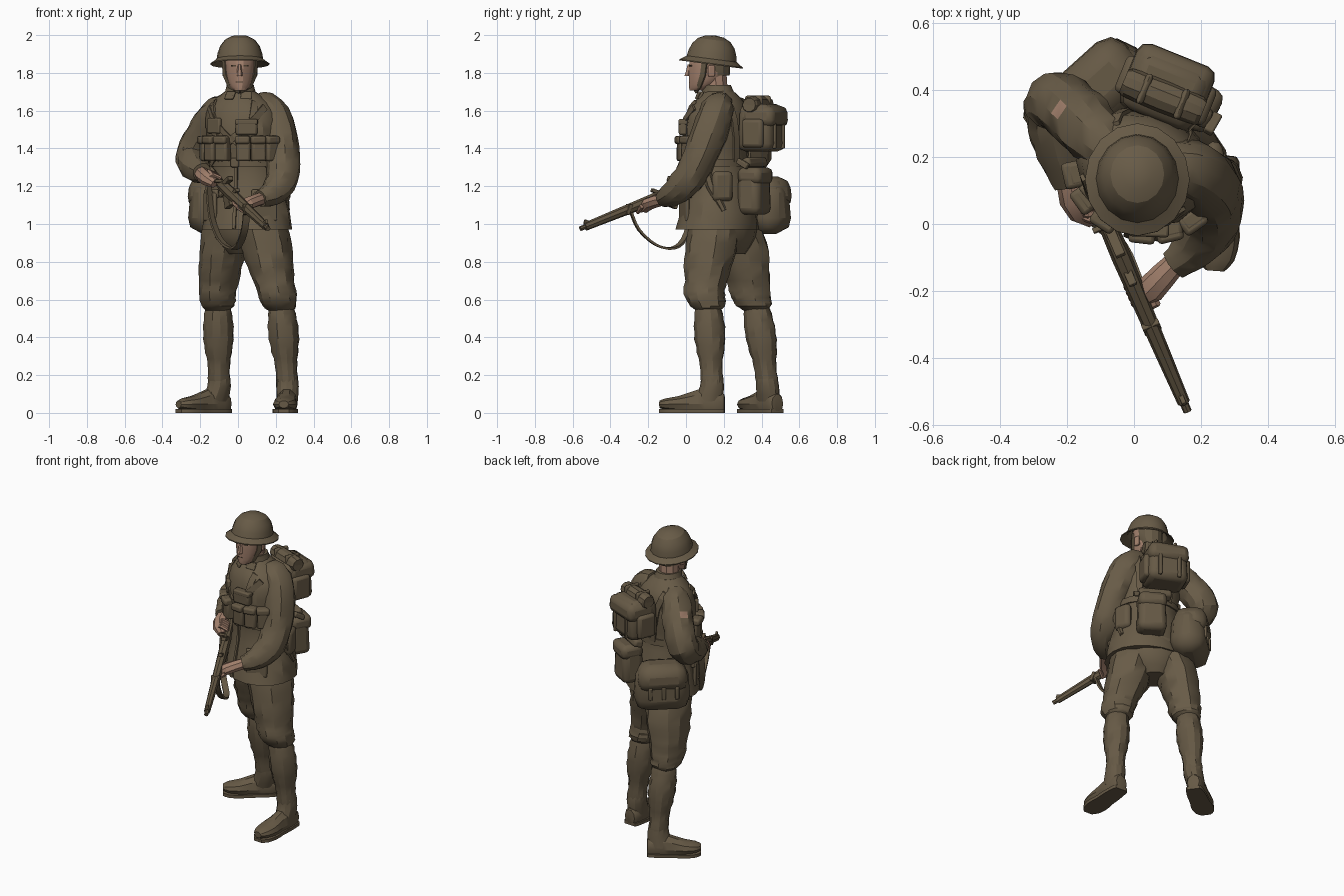
import bpy, bmesh, math, random
from mathutils import Vector, Matrix

random.seed(4)
Z = Vector((0, 0, 1))


def material(name, rgb):
    m = bpy.data.materials.new(name)
    m.diffuse_color = (*rgb, 1)
    return m


KHAKI = material("khaki_cloth", (0.138, 0.105, 0.063))
WEB = material("webbing", (0.132, 0.1, 0.06))
BOOT = material("boot_leather", (0.132, 0.1, 0.06))
WOOD = material("rifle_brown", (0.126, 0.095, 0.056))
SKIN = material("skin", (0.36, 0.215, 0.15))
DARK = material("dark_brown", (0.08, 0.055, 0.035))


def finish(name, bm, mat, angle=28, bevel=0.0):
    bmesh.ops.recalc_face_normals(bm, faces=bm.faces)
    me = bpy.data.meshes.new(name)
    bm.to_mesh(me)
    bm.free()
    me.materials.append(mat)
    ob = bpy.data.objects.new(name, me)
    bpy.context.collection.objects.link(ob)
    if bevel:
        b = ob.modifiers.new("soft_edges", 'BEVEL')
        b.width, b.segments = bevel, 2
    bpy.ops.object.select_all(action='DESELECT')
    ob.select_set(True)
    bpy.context.view_layer.objects.active = ob
    bpy.ops.object.shade_smooth_by_angle(angle=math.radians(angle))
    return ob


def smooth_rows(rows, n):
    """Catmull-Rom interpolation of (x, y, z, ra, rb) rows."""
    rows = [r if len(r) == 5 else (*r, r[3]) for r in rows]
    out = []
    for i in range(len(rows) - 1):
        p = [rows[max(0, min(len(rows) - 1, i + k))] for k in (-1, 0, 1, 2)]
        for s in range(n):
            t = s / n
            out.append([0.5 * (2 * b + (c - a) * t + (2 * a - 5 * b + 4 * c - d) * t * t
                        + (3 * b - a - 3 * c + d) * t ** 3) for a, b, c, d in zip(*p)])
    return out + [list(rows[-1])]


def loft(name, rows, mat, sides=12, n=1, level=False, rot=0, fold=0.0, ups=None, floor=None):
    """Skin of elliptical rings, level or square to the path; fold adds creases."""
    rows = smooth_rows(rows, n)
    pts = [Vector(r[:3]) for r in rows]
    bm, rings, side = bmesh.new(), [], None
    for i, r in enumerate(rows):
        t = (pts[min(i + 1, len(pts) - 1)] - pts[max(i - 1, 0)]).normalized()
        if level:
            a1, a2 = Vector((math.cos(rot), math.sin(rot), 0)), Vector((-math.sin(rot), math.cos(rot), 0))
        elif ups:
            a1 = t.cross(ups[i]).normalized()
            a2 = ups[i]
        else:
            s = side if side else (t.cross(Z) if t.cross(Z).length > 0.1 else Vector((1, 0, 0)))
            a1 = side = (s - t * s.dot(t)).normalized()
            a2 = a1.cross(t)
        ring = []
        for k in range(sides):
            a = math.tau * (k + (0.5 if sides == 4 else 0)) / sides
            q = (1.414 if sides == 4 else 1) * (1 + (fold * random.uniform(-1, 1) if fold else 0))
            p = pts[i] + a1 * math.cos(a) * r[3] * q + a2 * math.sin(a) * r[4] * q
            if floor is not None:
                p.z = max(floor, p.z)
            ring.append(bm.verts.new(p))
        rings.append(ring)
    for u, v in zip(rings, rings[1:]):
        for k in range(sides):
            bm.faces.new((u[k], u[k - 1], v[k - 1], v[k]))
    bm.faces.new(rings[0])
    bm.faces.new(rings[-1])
    return finish(name, bm, mat)


def box(name, pos, size, mat=WEB, rz=0.0, rx=0.0, bevel=0.01, taper=1.0):
    bm = bmesh.new()
    bmesh.ops.create_cube(bm, size=1)
    for v in bm.verts:
        k = taper if v.co.z > 0 else 1
        v.co = Vector((v.co.x * size[0] * k, v.co.y * size[1] * k, v.co.z * size[2]))
    bm.transform(Matrix.Translation(pos) @ Matrix.Rotation(rz, 4, 'Z') @ Matrix.Rotation(rx, 4, 'X'))
    return finish(name, bm, mat, bevel=bevel)


# Tunic body: z, centre x, centre y, half width, half depth; turned about z
TURN = math.radians(-22)
TORSO = [(0.97, .05, .165, .246, .213), (1.06, .05, .172, .228, .197), (1.2, .045, .178, .2, .167),
         (1.33, .04, .17, .185, .153), (1.45, .03, .165, .198, .168), (1.55, .025, .168, .2, .162),
         (1.62, .018, .175, .182, .143), (1.67, .014, .177, .128, .108), (1.705, .01, .172, .075, .078)]
loft("tunic", [(x, y, z, w, d) for z, x, y, w, d in TORSO], KHAKI, 18, 2, True, TURN, 0.022)


def surf(deg, z, off=0.0):
    """Point and outward direction on the tunic; -90 degrees is the front."""
    i = max(k for k in range(len(TORSO) - 1) if TORSO[k][0] <= z)
    f = (z - TORSO[i][0]) / (TORSO[i + 1][0] - TORSO[i][0])
    _, x, y, w, d = [p + (q - p) * f for p, q in zip(TORSO[i], TORSO[i + 1])]
    a = math.radians(deg)
    R = Matrix.Rotation(TURN, 3, 'Z')
    nrm = (R @ Vector((math.cos(a) / w, math.sin(a) / d, 0))).normalized()
    return Vector((x, y, z)) + R @ Vector((w * math.cos(a), d * math.sin(a), 0)) + nrm * off, nrm


def on_body(name, deg, z, size, off=0.0, mat=WEB, bevel=0.008, taper=1.0):
    p, nv = surf(deg, z, off)
    return box(name, p, size, mat, math.atan2(nv.y, nv.x) - math.pi / 2, 0, bevel, taper)


def strap(name, path, width=0.02, off=0.005):
    s = [surf(a, z, off) for a, z in path]
    loft(name, [(*p, width, 0.006) for p, _ in s], WEB, 4, ups=[nv for _, nv in s])


# Belt, pouches, pockets and straps
loft("belt", [(.04, .17, 1.305, .196, .163), (.04, .17, 1.345, .194, .162)], WEB, 18, 1, True, TURN)
on_body("belt_buckle", -88, 1.325, (.045, .02, .05), .016)
for i, a in enumerate((-150, -127, -104, -72, -50, -28)):
    on_body(f"lower_pouch_{i}", a, 1.4, (.078, .055, .135), .022, bevel=.012, taper=.93)
    on_body(f"pouch_flap_{i}", a, 1.445, (.08, .061, .042), .023, bevel=.012)
on_body("upper_pouch", -66, 1.51, (.115, .045, .08), .012, bevel=.012)
on_body("upper_pouch_flap", -66, 1.54, (.12, .05, .03), .013)
on_body("chest_pocket", -122, 1.52, (.1, .025, .08), .002, KHAKI)
for i, a in enumerate((-135, -45)):
    on_body(f"skirt_pocket_{i}", a, 1.09, (.13, .02, .15), 0, KHAKI)
    on_body(f"skirt_pocket_flap_{i}", a, 1.16, (.135, .025, .045), .004, KHAKI)
for i, s in enumerate((-1, 1)):
    strap(f"front_strap_{i}", [(-90 + s * d, z) for d, z in ((28, 1.33), (30, 1.45), (33, 1.55), (40, 1.62), (48, 1.65))], .018)
    strap(f"back_strap_{i}", [(90 - s * d, z) for d, z in ((28, 1.33), (30, 1.45), (33, 1.55), (40, 1.62), (48, 1.65))], .018)
strap("haversack_strap", [(-30, 1.62), (-55, 1.55), (-85, 1.46), (-120, 1.38), (-160, 1.28), (-190, 1.18)], .018, .01)
strap("bottle_strap", [(-140, 1.62), (-122, 1.55), (-95, 1.46), (-60, 1.38), (-20, 1.28), (10, 1.2)], .014, .008)
strap("front_seam", [(-88, z) for z in (.975, 1.1, 1.2, 1.3)], .009, .001)
loft("collar", [(.012, .172, 1.65, .105, .1), (.012, .168, 1.70, .08, .086), (.012, .16, 1.735, .07, .08)],
     KHAKI, 14, 1, True, TURN)
for s in (-1, 1):
    box(f"collar_point_{s}", (.0 + s * .042, .078, 1.68), (.06, .014, .045), KHAKI, TURN + s * .4, -.5, .005)

# Sleeves
right = loft("right_sleeve", [(-.07, .22, 1.615, .075), (-.115, .265, 1.58, .09), (-.168, .32, 1.495, .094),
             (-.225, .365, 1.395, .092), (-.24, .335, 1.335, .088), (-.218, .22, 1.295, .077),
             (-.188, .12, 1.27, .052)], KHAKI, 12, 3, fold=.05)
loft("left_sleeve", [(.1, .18, 1.63, .07), (.168, .165, 1.6, .09), (.215, .125, 1.49, .097),
     (.235, .075, 1.36, .09), (.234, .012, 1.24, .087), (.185, -.065, 1.165, .07),
     (.118, -.122, 1.135, .046)], KHAKI, 12, 3, fold=.05)
# Small patch on the right shoulder: the outward face nearest to its spot
right.data.materials.append(SKIN)
spot = Vector((-.205, .35, 1.57))
min(right.data.polygons, key=lambda f: (f.center - spot).length).material_index = 1

# Hands with curled fingers
loft("right_hand", [(-.195, .13, 1.268, .038), (-.18, .075, 1.254, .045, .04), (-.155, .035, 1.234, .042, .036),
     (-.125, .01, 1.212, .024)], SKIN, 8)
loft("left_hand", [(.13, -.11, 1.135, .034), (.09, -.152, 1.123, .04, .034), (.05, -.195, 1.108, .044, .034),
     (.018, -.222, 1.082, .028)], SKIN, 8)
for i in range(4):
    d = Vector((-.35, .8, .33)) * (.02 * i - .03)
    loft(f"left_finger_{i}", [(*(Vector(p) + d), r) for *p, r in
         ((.06, -.21, 1.105, .013), (.02, -.23, 1.075, .013), (-.01, -.215, 1.095, .011), (-.014, -.21, 1.112, .008))], SKIN, 6)
    loft(f"right_finger_{i}", [(*(Vector(p) + d * .9), r) for *p, r in
         ((-.18, .05, 1.252, .013), (-.14, .035, 1.27, .013), (-.105, .045, 1.255, .011), (-.1, .05, 1.23, .008))], SKIN, 6)

# Head and face
loft("neck", [(.01, .165, 1.62, .066), (.01, .155, 1.8, .062)], SKIN, 10, 1, True)
loft("head", [(.01, .052, 1.706, .03, .034), (.01, .077, 1.722, .05, .062), (.01, .104, 1.76, .069, .09),
     (.01, .12, 1.81, .079, .107), (.01, .124, 1.86, .082, .108), (.01, .128, 1.9, .078, .095)], SKIN, 14, 2, True)
loft("back_hair", [(.01, .165, 1.785, .062, .066), (.01, .158, 1.82, .078, .076), (.01, .155, 1.88, .08, .08)],
     KHAKI, 12, 1, True)
loft("nose", [(.008, .008, 1.783, .017, .02), (.008, .013, 1.80, .015, .018), (.008, .019, 1.845, .009, .012)],
     SKIN, 6, 1, True)
box("mouth", (.008, .02, 1.752), (.036, .009, .005), DARK, bevel=0)
for s in (-1, 1):
    box(f"eye_{s}", (.009 + s * .032, .024, 1.838), (.026, .009, .007), DARK, s * .3, 0, 0)
    box(f"ear_{s}", (.01 + s * .08, .135, 1.81), (.018, .035, .06), SKIN, s * .3, 0, .006)
    loft(f"chin_strap_{s}", [(.01 + s * .084, .1, 1.87, .006, .015), (.01 + s * .078, .09, 1.79, .006, .015),
         (.01 + s * .054, .07, 1.73, .006, .012), (.01, .05, 1.702, .006, .012)], WEB, 4)

# Steel helmet: turned profile, tilted back
bm = bmesh.new()
prof = [(0, .134), (.045, .128), (.082, .109), (.107, .077), (.12, .04), (.126, .008), (.142, -.004), (.16, -.016),
        (.16, -.022), (.138, -.01), (.118, .004), (.1, .05), (0, .07)]
vs = [bm.verts.new((r, 0, z)) for r, z in prof]
es = [bm.edges.new(e) for e in zip(vs, vs[1:])]
bmesh.ops.spin(bm, geom=vs + es, cent=(0, 0, 0), axis=(0, 0, 1), angle=math.tau, steps=16, use_duplicate=False)
bmesh.ops.remove_doubles(bm, verts=bm.verts, dist=1e-4)
bm.transform(Matrix.Translation((.01, .135, 1.866)) @ Matrix.Rotation(-.13, 4, 'X') @ Matrix.Diagonal((.98, 1.06, 1, 1)))
finish("helmet", bm, KHAKI, 24)


# Trousers, wrapped calves and boots
def leg(name, thigh, calf, heel, toe):
    loft(name + "_trouser", thigh, KHAKI, 12, 3, True, TURN, .05)
    top, low = Vector(calf[0]), Vector(calf[1])
    rows = []
    for i in range(13):
        f = i / 12
        r = .06 + .024 * math.sin(math.pi * min(1, f * 1.2 + .12)) + (.002 if i % 2 else -.002)
        rows.append((*top.lerp(low, f), r * .96, r))
    loft(name + "_puttee", rows, WEB, 12, 1, True, TURN, .02)
    h, t = Vector(heel), Vector(toe)
    shape = [(0, .03, .04), (.04, .046, .06), (.3, .056, .085), (.5, .057, .068), (.7, .065, .045), (.9, .054, .033), (1, .026, .02)]
    loft(name + "_boot", [(*h.lerp(t, f), w, b) for f, w, b in shape], BOOT, 10, 2, floor=.01)
    loft(name + "_sole", [(*h.lerp(t, f).xy, .01, w + .002, .01) for f, w, b in shape], BOOT, 4, 2, floor=0)
    a = h.lerp(t, .26)
    loft(name + "_boot_shaft", [(*top.lerp(low, .88), .057), (*low.xy, .14, .06, .064), (a.x, a.y, .06, .055, .078)],
         BOOT, 12, 2, True, math.atan2(t.y - h.y, t.x - h.x) + math.pi / 2)


leg("left", [(.11, .15, 1.05, .13), (.145, .135, .9, .135, .14), (.17, .115, .77, .122, .125), (.195, .1, .67, .107, .11),
             (.21, .1, .61, .101, .108), (.22, .115, .565, .088, .094), (.225, .115, .54, .062)],
    ((.23, .118, .56), (.262, .138, .15)), (.268, .205, .05), (.242, -.14, .045))
leg("right", [(-.04, .24, 1.05, .13), (-.075, .29, .9, .125, .145), (-.095, .315, .77, .112, .132), (-.105, .335, .67, .1, .115),
              (-.108, .345, .61, .095, .108), (-.108, .36, .565, .085, .092), (-.108, .37, .54, .06)],
    ((-.105, .375, .56), (-.1, .432, .15)), (-.055, .485, .05), (-.315, .295, .045))
loft("trouser_seat", [(.03, .21, 1.05, .2, .17), (.03, .215, .93, .19, .155), (.03, .225, .84, .09, .09)], KHAKI, 12, 2, True, TURN)


# Back pack, placed in its own turned frame
def at(origin, rz, x, y, z):
    return Vector(origin) + Matrix.Rotation(rz, 3, 'Z') @ Vector((x, y, z))


P, PR = (.095, .4, 1.51), TURN
box("pack_body", P, (.25, .2, .25), WEB, PR, 0, .04, .92)
box("pack_flap", at(P, PR, 0, .02, .06), (.255, .19, .11), WEB, PR, 0, .035, .95)
a, b = at(P, PR, -.125, -.02, .12), at(P, PR, .125, -.02, .12)
loft("pack_roll", [(*a.lerp(b, f), r) for f, r in ((0, .03), (.04, .044), (.5, .047), (.96, .044), (1, .03))], WEB, 10, 2, fold=.04)
for s in (-1, 1):
    box(f"pack_side_pocket_{s}", at(P, PR, s * .12, .0, -.03), (.05, .12, .15), WEB, PR, 0, .018)
    box(f"pack_strap_{s}", at(P, PR, s * .06, .098, -.01), (.022, .02, .2), WEB, PR, 0, .006)
    box(f"roll_strap_{s}", at(P, PR, s * .06, -.02, .12), (.022, .098, .098), WEB, PR, 0, .03)

# Haversack at the right hip, kit bag and bottle behind the left hip
H, HR = (-.102, .398, 1.1), math.radians(42)
box("haversack", H, (.35, .225, .305), WEB, HR, 0, .085, .86)
box("haversack_flap", at(H, HR, 0, .014, .07), (.315, .212, .165), WEB, HR, 0, .06, .88)
for s in (-1, 0, 1):
    box(f"haversack_tab_{s}", at(H, HR, s * .08, .105, -.015), (.024, .02, .08), WEB, HR, 0, .006)
K, KR = (.165, .36, 1.175), math.radians(-30)
box("kit_bag", K, (.175, .14, .25), WEB, KR, 0, .035, .9)
box("kit_bag_flap", at(K, KR, 0, .008, .08), (.17, .14, .09), WEB, KR, 0, .03)
box("tool_head", (.14, .36, 1.325), (.2, .06, .05), WEB, KR, .3, .015)
box("tool_strap_end", (.235, .3, 1.32), (.03, .07, .03), WEB, KR, -.5, .006)
loft("scabbard", [(.222, .1, 1.31, .022, .026), (.245, .13, 1.2, .02, .026), (.26, .2, 1.07, .014, .018)], WEB, 6)
on_body("water_bottle", 30, 1.2, (.11, .05, .16), .01, bevel=.024)

# Rifle along one axis: fraction, half width, half height
M, B = Vector((.16, -.56, .975)), Vector((-.2, .28, 1.315))
gun = [(0, .013, .013), (.03, .013, .013), (.031, .019, .022), (.2, .023, .025), (.45, .028, .03), (.55, .03, .036),
       (.66, .028, .034), (.71, .021, .026), (.8, .023, .04), (1, .024, .058)]
loft("rifle", [(*M.lerp(B, f), w, h) for f, w, h in gun], WOOD, 8)
pitch, yaw = -math.atan2(.34, .914), math.atan2(-.84, .36) + math.pi / 2


def gun_part(name, f, up, size, x=0):
    box(name, M.lerp(B, f) + Vector((x, 0, up)), size, WOOD, yaw, pitch, .003)


gun_part("front_sight", .04, .02, (.014, .03, .024))
gun_part("barrel_band", .3, 0, (.054, .02, .058))
gun_part("rear_sight", .48, .032, (.025, .06, .02))
gun_part("bolt", .62, .034, (.03, .13, .025))
gun_part("bolt_handle", .65, .03, (.04, .016, .016), -.03)
gun_part("magazine", .58, -.05, (.03, .07, .07))
gun_part("trigger_guard", .665, -.045, (.014, .07, .012))
loft("rifle_sling", [(.045, -.29, 1.06, .018, .006), (.035, -.25, .97, .018, .006), (.005, -.16, .89, .018, .006),
     (-.035, -.07, .872, .018, .006), (-.095, -.01, .92, .018, .006), (-.14, .03, 1.04, .018, .006),
     (-.155, .07, 1.2, .018, .006)], WEB, 4, 3)
